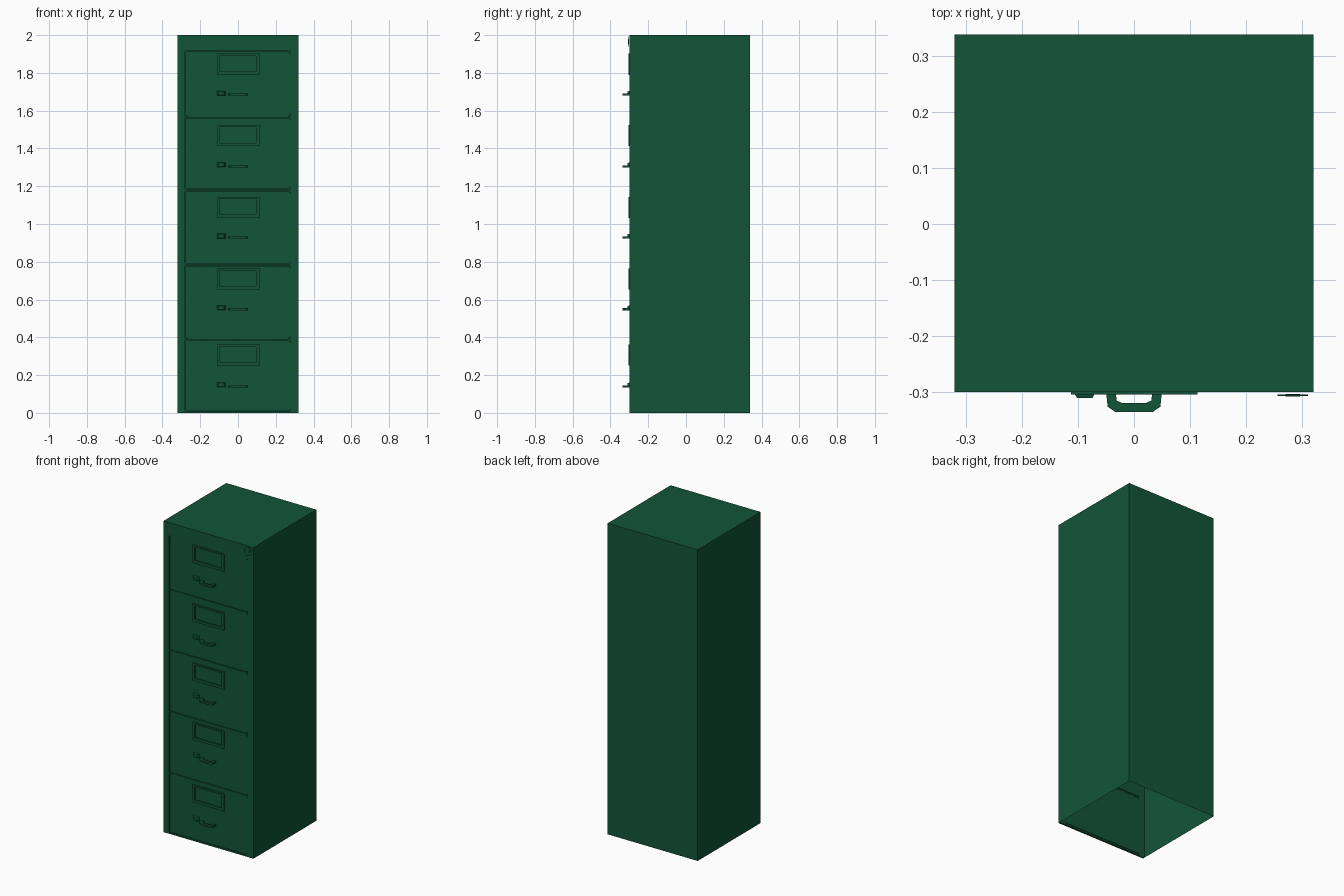
import bpy, bmesh, math
from mathutils import Matrix

if "Cube" in bpy.data.objects:
    bpy.data.objects.remove(bpy.data.objects["Cube"])

green = bpy.data.materials.new("green_paint")
green.diffuse_color = (0.006, 0.09, 0.042, 1)
green.use_nodes = True
green.node_tree.nodes["Principled BSDF"].inputs["Base Color"].default_value = green.diffuse_color

X, FRONT, BACK, H = 0.32, -0.30, 0.338, 2.0
# (bottom, top) of each drawer, label bottom, handle height
DRAWERS = [(0.010, 0.385, 0.250, 0.140), (0.393, 0.780, 0.652, 0.548),
           (0.788, 1.175, 1.032, 0.928), (1.183, 1.563, 1.412, 1.305),
           (1.571, 1.915, 1.790, 1.684)]
DX0, DX1 = -0.28, 0.276


def finish(bm, name):
    bmesh.ops.recalc_face_normals(bm, faces=bm.faces)
    me = bpy.data.meshes.new(name)
    bm.to_mesh(me)
    bm.free()
    ob = bpy.data.objects.new(name, me)
    ob.data.materials.append(green)
    bpy.context.collection.objects.link(ob)
    return ob


def add_box(bm, x0, x1, y0, y1, z0, z1):
    m = Matrix.Translation(((x0 + x1) / 2, (y0 + y1) / 2, (z0 + z1) / 2)) @ \
        Matrix.Diagonal((x1 - x0, y1 - y0, z1 - z0, 1))
    return bmesh.ops.create_cube(bm, size=1, matrix=m)["verts"]


def extrude_profile(bm, pts, offset):
    face = bm.faces.new([bm.verts.new(p) for p in pts])
    ext = bmesh.ops.extrude_face_region(bm, geom=[face], use_keep_orig=True)
    vs = [g for g in ext["geom"] if isinstance(g, bmesh.types.BMVert)]
    bmesh.ops.translate(bm, verts=vs, vec=offset)


def rounded_rect(x0, x1, z0, z1, r, y, steps=3):
    pts = []
    corners = [(x1 - r, z1 - r), (x0 + r, z1 - r), (x0 + r, z0 + r), (x1 - r, z0 + r)]
    for i, (cx, cz) in enumerate(corners):
        for s in range(steps + 1):
            a = math.pi / 2 * (i + s / steps)
            pts.append((cx + r * math.cos(a), y, cz + r * math.sin(a)))
    return pts


# Sheet-metal shell, open underneath and at the front
bm = bmesh.new()
add_box(bm, -X, X, FRONT, BACK, 0, H)
bm.normal_update()
bmesh.ops.delete(bm, geom=[f for f in bm.faces if f.normal.z < -0.5 or f.normal.y < -0.5],
                 context='FACES')
me = finish(bm, "cabinet_shell").data
bm = bmesh.new()
bm.from_mesh(me)
bm.normal_update()
for f in bm.faces:  # keep the sheet facing outward
    c = f.calc_center_median()
    c.z -= 1.0
    if f.normal.dot(c) < 0:
        f.normal_flip()
bm.to_mesh(me)
bm.free()

# Front frame: two stiles and the rails between drawers
bm = bmesh.new()
FB = FRONT + 0.012
add_box(bm, -X, DX0, FRONT, FB, 0, H)
add_box(bm, DX1, X, FRONT, FB, 0, H)
edges = [0] + [z for d in DRAWERS for z in d[:2]] + [H]
for z0, z1 in zip(edges[::2], edges[1::2]):
    add_box(bm, DX0, DX1, FRONT, FB, z0, z1)
finish(bm, "front_frame")

# Handle outline seen from above: outer side then inner side
outer = [(0.050, -0.297), (0.047, -0.326), (0.034, -0.335)]
inner = [(0.022, -0.319), (0.031, -0.315), (0.033, -0.297)]
half = outer + [(-x, y) for x, y in reversed(outer)]
grip = half + [(-x, y) for x, y in reversed(inner)] + inner

for i, (z0, z1, lz, hz) in enumerate(DRAWERS, 1):
    # Drawer front, slightly recessed
    g, y = 0.002, FRONT + 0.004
    bm = bmesh.new()
    extrude_profile(bm, rounded_rect(DX0 + g, DX1 - g, z0 + g, z1 - g, 0.01, y), (0, 0.009, 0))
    finish(bm, f"drawer_front_{i}")

    # Label holder frame
    bm = bmesh.new()
    x0, x1, t, w = -0.112, 0.113, lz + 0.112, 0.017
    yf = FRONT - 0.004
    add_box(bm, x0, x0 + w, yf, y, lz, t)
    add_box(bm, x1 - w, x1, yf, y, lz, t)
    add_box(bm, x0 + w, x1 - w, yf, y, lz, lz + w)
    add_box(bm, x0 + w, x1 - w, yf, y, t - 0.010, t)
    finish(bm, f"label_holder_{i}")

    # Pull handle
    bm = bmesh.new()
    extrude_profile(bm, [(px, py, hz - 0.005) for px, py in grip], (0, 0, 0.011))
    finish(bm, f"handle_{i}")

    # Thumb latch with tapered face
    bm = bmesh.new()
    for v in add_box(bm, -0.110, -0.066, -0.310, y, hz - 0.004, hz + 0.021):
        if v.co.y < -0.305:
            v.co.x += 0.008 if v.co.x < -0.088 else -0.008
            v.co.z += 0.003 if v.co.z < hz + 0.008 else -0.003
    finish(bm, f"thumb_latch_{i}")

# Round lock plate at the top right corner: thin ring and centre disc
bm = bmesh.new()
rot = Matrix.Translation((0.283, -0.3055, 1.966)) @ Matrix.Rotation(math.pi / 2, 4, 'X')
for r, d in ((0.027, 0.003), (0.013, 0.005)):
    bmesh.ops.create_cone(bm, cap_ends=True, segments=24, radius1=r, radius2=r,
                          depth=d, matrix=rot)
finish(bm, "lock_plate")
